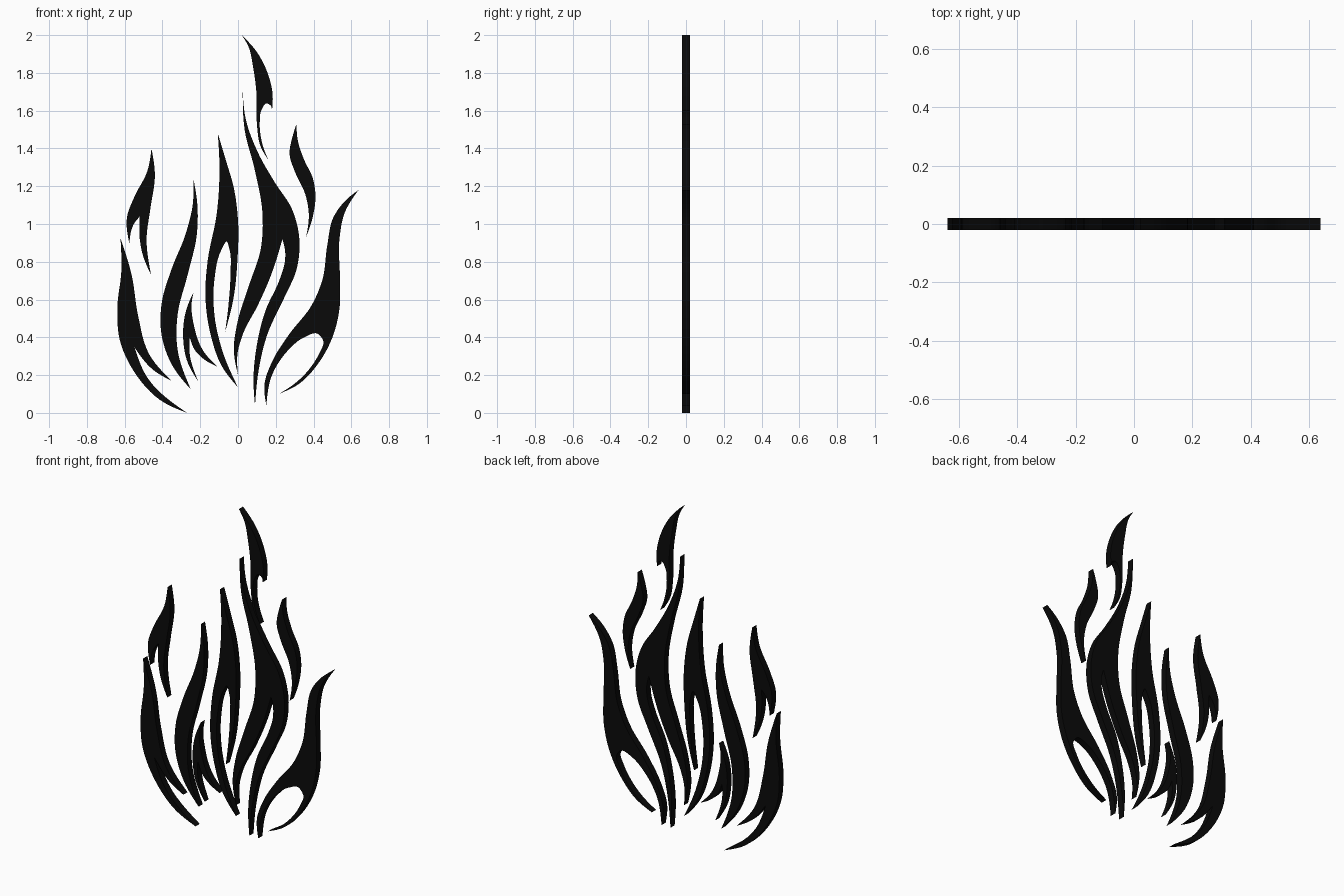
import bpy, bmesh, math
from mathutils import Vector

HALF = 0.02   # half thickness of the flat cut-out
STEPS = 6     # samples between two profile points

black = bpy.data.materials.new("black")
black.diffuse_color = (0.003, 0.003, 0.003, 1)


def smooth_edge(pts):
    """Sample a smooth curve through pts, leaving out the last point."""
    p = [Vector(q) for q in pts]
    d = [(b - a).length for a, b in zip(p, p[1:])]
    s = [(b - a) / l for a, b, l in zip(p, p[1:], d)]
    t = [(s[i] * d[i + 1] + s[i + 1] * d[i]) / (d[i] + d[i + 1]) for i in range(len(s) - 1)]
    if t:
        t = [s[0] * 1.5 - t[0] * 0.5] + t + [s[-1] * 1.5 - t[-1] * 0.5]
    else:
        t = [s[0], s[0]]
    out = []
    for i, l in enumerate(d):
        for k in range(STEPS):
            u = k / STEPS
            out.append(p[i] * (2*u**3 - 3*u**2 + 1) + t[i] * l * (u**3 - 2*u**2 + u)
                       + p[i+1] * (3*u**2 - 2*u**3) + t[i+1] * l * (u**3 - u**2))
    return out


def flame(name, *edges):
    """Closed outline of smooth edges meeting in sharp tips, extruded along y."""
    outline = []
    for i, e in enumerate(edges):
        outline += smooth_edge(e + [edges[(i + 1) % len(edges)][0]])
    bm = bmesh.new()
    face = bm.faces.new([bm.verts.new((q.x, -HALF, q.y)) for q in outline])
    ext = bmesh.ops.extrude_face_region(bm, geom=[face], use_keep_orig=True)
    bmesh.ops.translate(bm, vec=(0, 2 * HALF, 0),
                        verts=[g for g in ext["geom"] if isinstance(g, bmesh.types.BMVert)])
    bmesh.ops.recalc_face_normals(bm, faces=bm.faces)
    bmesh.ops.triangulate(bm, faces=[f for f in bm.faces if len(f.verts) > 4])
    me = bpy.data.meshes.new(name)
    bm.to_mesh(me)
    bm.free()
    me.materials.append(black)
    ob = bpy.data.objects.new(name, me)
    bpy.context.collection.objects.link(ob)
    bpy.ops.object.select_all(action="DESELECT")
    ob.select_set(True)
    bpy.context.view_layer.objects.active = ob
    bpy.ops.object.shade_smooth_by_angle(angle=math.radians(30))


# Every edge starts at a sharp tip and runs clockwise to the next edge's start
flame("top_flame",
      [(.02, 2), (.10, 1.91), (.16, 1.79), (.183, 1.69)],
      [(.18, 1.60), (.173, 1.627), (.15, 1.638), (.125, 1.605), (.115, 1.53), (.13, 1.42)],
      [(.16, 1.34), (.12, 1.41), (.10, 1.53), (.098, 1.69), (.08, 1.83), (.055, 1.94)])

flame("centre_flame",
      [(.025, 1.70), (.04, 1.56), (.10, 1.39), (.195, 1.22), (.285, 1.08), (.325, .92),
       (.31, .76), (.245, .61), (.155, .415), (.11, .23)],
      [(.09, .04), (.082, .18), (.10, .36), (.145, .54), (.22, .705), (.248, .80), (.25, .85)],
      [(.235, .92), (.215, .85), (.175, .73), (.105, .57), (.025, .415), (-.003, .31)],
      [(0, .20), (-.022, .335), (-.005, .47), (.06, .68), (.12, .865), (.13, 1.05),
       (.088, 1.29), (.035, 1.50)])

flame("right_upper_flame",
      [(.31, 1.53), (.315, 1.45), (.35, 1.34), (.395, 1.245), (.41, 1.155), (.395, 1.035)],
      [(.36, .93), (.375, 1.05), (.357, 1.155), (.30, 1.28), (.273, 1.37), (.288, 1.46)])

flame("right_flame",
      [(.638, 1.18), (.565, 1.06), (.537, .92), (.54, .705), (.537, .55), (.50, .40),
       (.42, .255), (.325, .155)],
      [(.215, .10), (.30, .155), (.38, .235), (.43, .315), (.452, .38), (.42, .42),
       (.35, .40), (.255, .32), (.18, .20)],
      [(.15, .04), (.14, .15), (.18, .27), (.27, .415), (.39, .57), (.447, .705),
       (.473, .89), (.505, 1.035), (.565, 1.12)])

flame("left_inner_flame",
      [(-.107, 1.48), (-.065, 1.34), (-.022, 1.19), (0, 1.02), (-.003, .81), (-.025, .60)],
      [(-.068, .43), (-.05, .575), (-.04, .73), (-.045, .865), (-.06, .907), (-.087, .865),
       (-.125, .705), (-.125, .52), (-.08, .32)],
      [(0, .135), (-.087, .25), (-.145, .415), (-.172, .60), (-.16, .81), (-.113, 1.05),
       (-.098, 1.29)])

flame("left_middle_flame",
      [(-.235, 1.235), (-.215, 1.10), (-.218, .945), (-.267, .73), (-.32, .52), (-.32, .335)],
      [(-.25, .125), (-.35, .255), (-.405, .415), (-.405, .575), (-.352, .76), (-.278, .945),
       (-.24, 1.10)])

flame("small_forked_flame",
      [(-.235, .64), (-.246, .575), (-.235, .47), (-.188, .335)],
      [(-.11, .245), (-.188, .29), (-.23, .335)],
      [(-.255, .40), (-.257, .325)],
      [(-.21, .165), (-.272, .283), (-.29, .39), (-.278, .53)])

flame("left_upper_flame",
      [(-.458, 1.40), (-.44, 1.26), (-.463, 1.087), (-.484, .92)],
      [(-.46, .73), (-.505, .84), (-.52, .92)],
      [(-.52, 1.04), (-.553, .997)],
      [(-.575, .897), (-.588, 1.035), (-.548, 1.145), (-.48, 1.28)])

flame("left_outer_flame",
      [(-.622, .923), (-.563, .73), (-.53, .52), (-.47, .31)],
      [(-.352, .17), (-.452, .23)],
      [(-.548, .347), (-.484, .193)],
      [(-.27, 0), (-.415, .07), (-.548, .215), (-.627, .39), (-.639, .55), (-.617, .76)])
